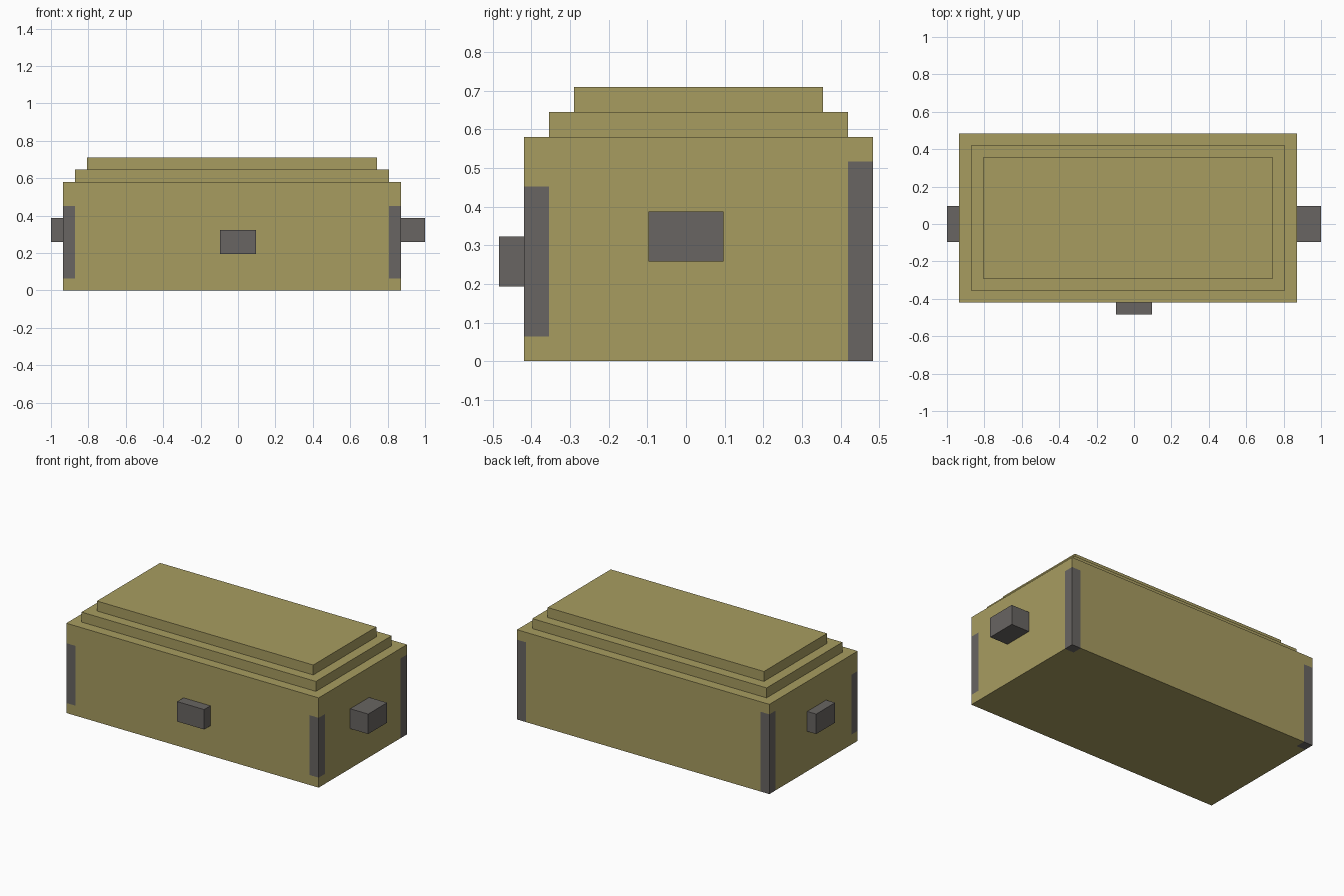
import bpy
import bmesh
from mathutils import Vector

U = 2 / 31                                # one block unit
ORIGIN = Vector((-15.5, -7.5, 0))         # block grid corner, in units

if "Cube" in bpy.data.objects:
    bpy.data.objects.remove(bpy.data.objects["Cube"], do_unlink=True)


def make_material(name, rgb):
    mat = bpy.data.materials.new(name)
    mat.use_nodes = True
    color = (*rgb, 1)
    mat.diffuse_color = color
    bsdf = next(n for n in mat.node_tree.nodes if n.type == "BSDF_PRINCIPLED")
    bsdf.inputs["Base Color"].default_value = color
    bsdf.inputs["Roughness"].default_value = 0.9
    return mat


khaki = make_material("khaki", (0.39, 0.335, 0.118))
iron = make_material("dark_iron", (0.14, 0.13, 0.122))


def box(name, low, high, mats, edit=None):
    """Box between two block grid corners, optionally edited in grid units."""
    low, high = Vector(low), Vector(high)
    bm = bmesh.new()
    bmesh.ops.create_cube(bm, size=1)
    for v in bm.verts:
        v.co = Vector(l if c < 0 else h for c, l, h in zip(v.co, low, high))
    if edit:
        edit(bm)
    for v in bm.verts:
        v.co = (v.co + ORIGIN) * U
    mesh = bpy.data.meshes.new(name)
    bm.to_mesh(mesh)
    bm.free()
    for mat in mats:
        mesh.materials.append(mat)
    obj = bpy.data.objects.new(name, mesh)
    bpy.context.collection.objects.link(obj)
    return obj


def corner_bands(bm):
    """Cut the body along the band borders and colour the corner faces."""
    cuts = [(0, (2, 28)), (1, (2, 14)), (2, (1, 7, 8))]
    for axis, places in cuts:
        normal = Vector((0, 0, 0))
        normal[axis] = 1
        for place in places:
            geom = bm.verts[:] + bm.edges[:] + bm.faces[:]
            bmesh.ops.bisect_plane(bm, geom=geom, plane_co=normal * place,
                                   plane_no=normal)
    for face in bm.faces:
        c = face.calc_center_median()
        at_end = c.x < 2 or c.x > 28
        front = c.y < 2 and 1 < c.z < 7
        back = c.y > 14 and c.z < 8
        face.material_index = int(at_end and (front or back))


# Chest body with painted corner bands
box("chest_body", (1, 1, 0), (29, 15, 9), [khaki, iron], corner_bands)

# Stepped lid
for i, name in enumerate(("lower_lid_step", "upper_lid_step"), 1):
    box(name, (1 + i, 1 + i, 8 + i), (29 - i, 15 - i, 9 + i), [khaki])

# Front latch and side handles
box("front_latch", (14, 0, 3), (17, 1, 5), [iron])
box("left_handle", (29, 6, 4), (31, 9, 6), [iron])
box("right_handle", (0, 6, 4), (1, 9, 6), [iron])
